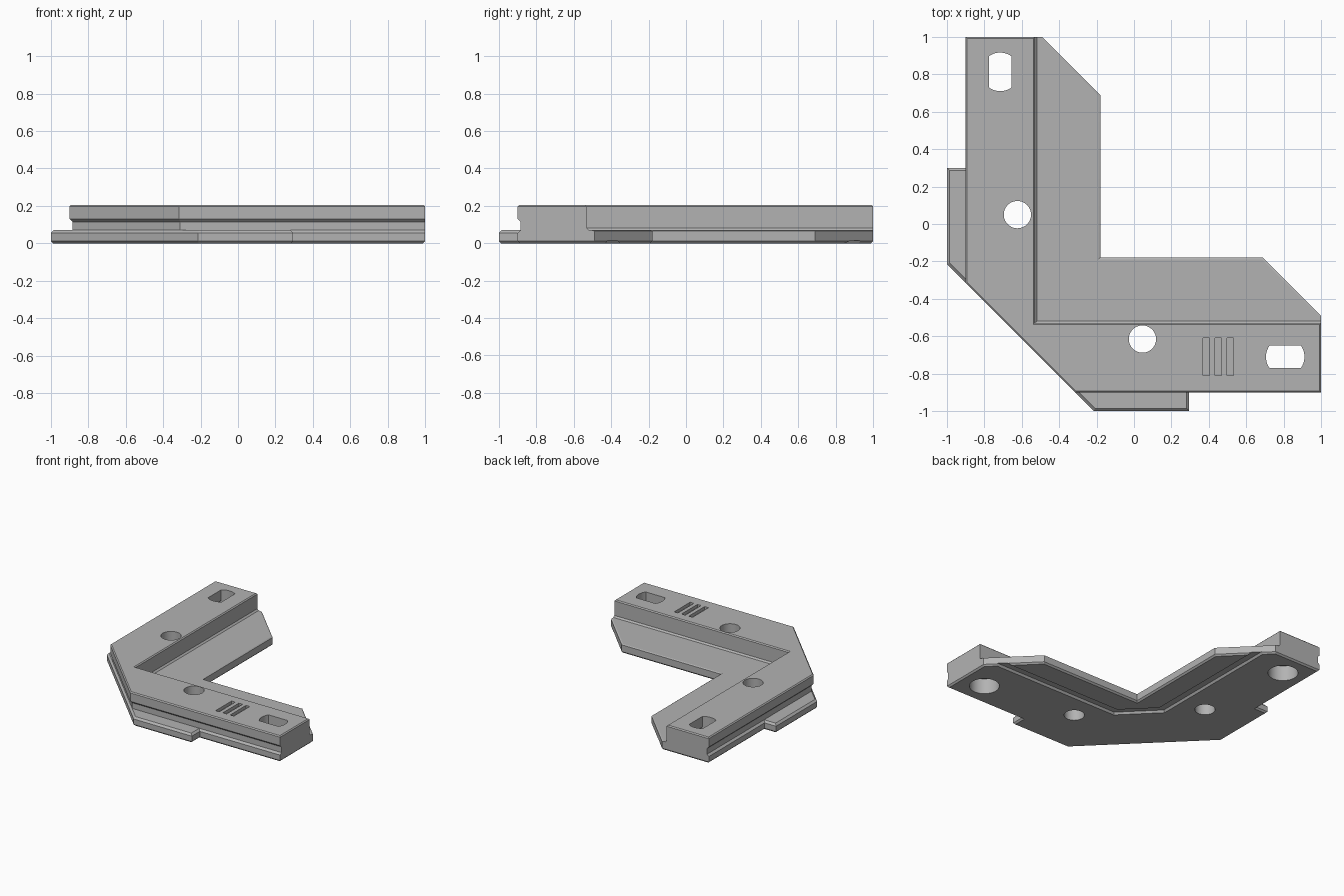
import bpy, bmesh, math
from mathutils import Vector

cube = bpy.data.objects.get("Cube")
if cube:
    bpy.data.objects.remove(cube, do_unlink=True)

grey = bpy.data.materials.new("plain_grey")
grey.use_nodes = True
grey.diffuse_color = (0.45, 0.45, 0.45, 1)
grey.node_tree.nodes["Principled BSDF"].inputs["Base Color"].default_value = grey.diffuse_color


def inset(points, dists):
    """Move each edge of a counter-clockwise outline inwards by its own distance."""
    pts = [Vector(p) for p in points]
    n = len(pts)
    dirs = [(pts[(i + 1) % n] - pts[i]).normalized() for i in range(n)]
    result = []
    for i, p in enumerate(pts):
        a, b = dirs[i - 1], dirs[i]
        na, nb = Vector((-a.y, a.x)), Vector((-b.y, b.x))
        ca, cb = na.dot(p) + dists[i - 1], nb.dot(p) + dists[i]
        det = na.x * nb.y - na.y * nb.x
        result.append(((ca * nb.y - cb * na.y) / det, (na.x * cb - nb.x * ca) / det))
    return result


def loft(name, points, tags, levels):
    """Stack insets of an outline; each level is a height and an inset per edge tag."""
    bm = bmesh.new()
    rings = []
    for z, amount in levels:
        ring = inset(points, [amount.get(t, 0) for t in tags])
        rings.append([bm.verts.new((x, y, z)) for x, y in ring])
    for low, high in zip(rings, rings[1:]):
        for i in range(len(low)):
            j = (i + 1) % len(low)
            bm.faces.new((low[i], low[j], high[j], high[i]))
    bm.faces.new(rings[0][::-1])
    bm.faces.new(rings[-1])
    mesh = bpy.data.meshes.new(name)
    bm.to_mesh(mesh)
    bm.free()
    mesh.materials.append(grey)
    obj = bpy.data.objects.new(name, mesh)
    bpy.context.collection.objects.link(obj)
    return obj


def prism(name, points, bottom, top):
    return loft(name, points, "E" * len(points), [(bottom, {}), (top, {})])


def combine(target, other, operation):
    mod = target.modifiers.new(operation, "BOOLEAN")
    mod.operation, mod.solver, mod.object = operation, "EXACT", other
    bpy.context.view_layer.objects.active = target
    bpy.ops.object.modifier_apply(modifier=mod.name)
    bpy.data.objects.remove(other, do_unlink=True)


def circle(x, y, r, n=48):
    return [(x + r * math.cos(math.tau * i / n), y + r * math.sin(math.tau * i / n)) for i in range(n)]


def slot(x, y, r, half, turned):
    """Circle with two sides cut flat."""
    t = math.acos(half / r)
    arc = [t + (math.pi - 2 * t) * i / 10 for i in range(11)]
    pts = [(r * math.cos(a), r * math.sin(a)) for a in arc + [a + math.pi for a in arc]]
    if turned:
        pts = [(-v, u) for u, v in pts]
    return [(x + u, y + v) for u, v in pts]


# Base plate with flange and two side tabs (O outer, I inner, E end edges)
base_outline = [(-.9, 1), (-.9, .3), (-1, .3), (-1, -.215), (-.215, -1), (.295, -1), (.295, -.9),
                (1, -.9), (1, -.49), (.69, -.18), (-.18, -.18), (-.18, .69), (-.49, 1)]
bracket = loft("corner_bracket", base_outline, "OOOOOOOEIIIIE",
               [(0, dict(O=.012, I=.012, E=.012)), (.012, {}), (.055, {}), (.065, dict(O=.01)),
                (.07, dict(O=.015, I=.01))])

# Raised L-shaped rail with a groove along the outer sides
rail_outline = [(-.9, 1), (-.9, -.315), (-.315, -.9), (1, -.9), (1, -.53), (-.53, -.53), (-.53, 1)]
rail = loft("raised_rail", rail_outline, "OOOEIIE",
            [(.03, dict(O=.015, I=-.012)), (.07, dict(O=.015, I=-.012)), (.082, dict(O=.015)),
             (.115, dict(O=.015)), (.13, {}), (.197, {}), (.205, dict(O=.008, I=.008, E=.008))])
combine(bracket, rail, "UNION")

# Shallow groove under the flange
groove = [(1.1, -.43), (1.1, -.355), (-.14, -.355), (-.355, -.14), (-.355, 1.1), (-.43, 1.1),
          (-.43, -.17), (-.17, -.43)]
combine(bracket, loft("under_groove", groove, "EGGGEGGG",
                      [(-.01, {}), (0, {}), (.016, dict(G=.012))]), "DIFFERENCE")

# Screw holes, and slots widened to round bores below
for x, y in ((-.623, .05), (.045, -.615)):
    combine(bracket, prism("screw_hole", circle(x, y, .073), -.1, .3), "DIFFERENCE")
for x, y, turned in ((-.715, .813, False), (.808, -.71, True)):
    combine(bracket, prism("bore", circle(x, y, .108), -.1, .12), "DIFFERENCE")
    combine(bracket, prism("slot", slot(x, y, .103, .06, turned), .08, .3), "DIFFERENCE")

# Three marking slits
for i in range(3):
    x = .37 + .064 * i
    slit = [(x, -.81), (x + .033, -.81), (x + .033, -.61), (x, -.61)]
    combine(bracket, prism("slit", slit, .18, .3), "DIFFERENCE")

bpy.ops.object.select_all(action="DESELECT")
bracket.select_set(True)
bpy.context.view_layer.objects.active = bracket
bpy.ops.object.shade_smooth_by_angle(angle=math.radians(25))
